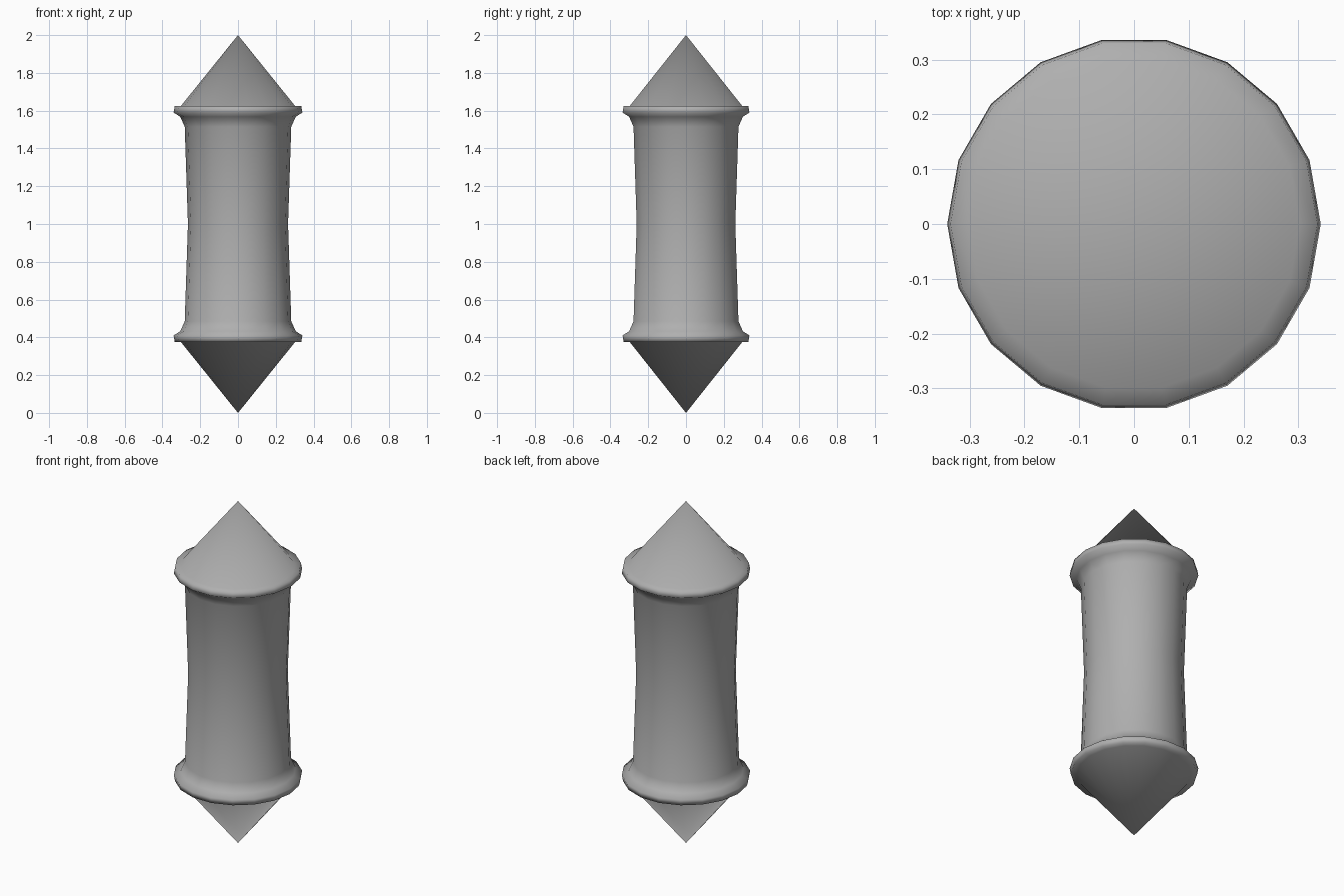
import bpy, bmesh
from math import cos, sin, tau

if "Cube" in bpy.data.objects:
    bpy.data.objects.remove(bpy.data.objects["Cube"])

SIDES = 18

# Upper half of the turned outline (radius, height): waist, flare, rim, cone base
upper = [(0.265, 1.0), (0.282, 1.515), (0.306, 1.568), (0.341, 1.59),
         (0.335, 1.624), (0.303, 1.624)]
# Mirror about mid height for the lower half
profile = [(r, 2 - z) for r, z in reversed(upper[1:])] + upper

# Lathe the outline into rings, closed by a pointed cone at each end
bm = bmesh.new()
rings = [[bm.verts.new((r * cos(tau * i / SIDES), r * sin(tau * i / SIDES), z))
          for i in range(SIDES)] for r, z in profile]
bottom = bm.verts.new((0, 0, 0))
top = bm.verts.new((0, 0, 2))
for i in range(SIDES):
    j = (i + 1) % SIDES
    for a, b in zip(rings, rings[1:]):
        bm.faces.new((a[i], a[j], b[j], b[i]))
    bm.faces.new((rings[-1][i], rings[-1][j], top))
    bm.faces.new((rings[0][j], rings[0][i], bottom))
bmesh.ops.recalc_face_normals(bm, faces=bm.faces[:])
for f in bm.faces:
    f.smooth = True

mesh = bpy.data.meshes.new("pointed_column")
bm.to_mesh(mesh)
bm.free()
obj = bpy.data.objects.new("pointed_column", mesh)
bpy.context.collection.objects.link(obj)

# Darker grey finish
mat = bpy.data.materials.new("dark_grey")
mat.diffuse_color = (0.43, 0.43, 0.43, 1)
mat.use_nodes = True
mat.node_tree.nodes["Principled BSDF"].inputs["Base Color"].default_value = mat.diffuse_color
mesh.materials.append(mat)
